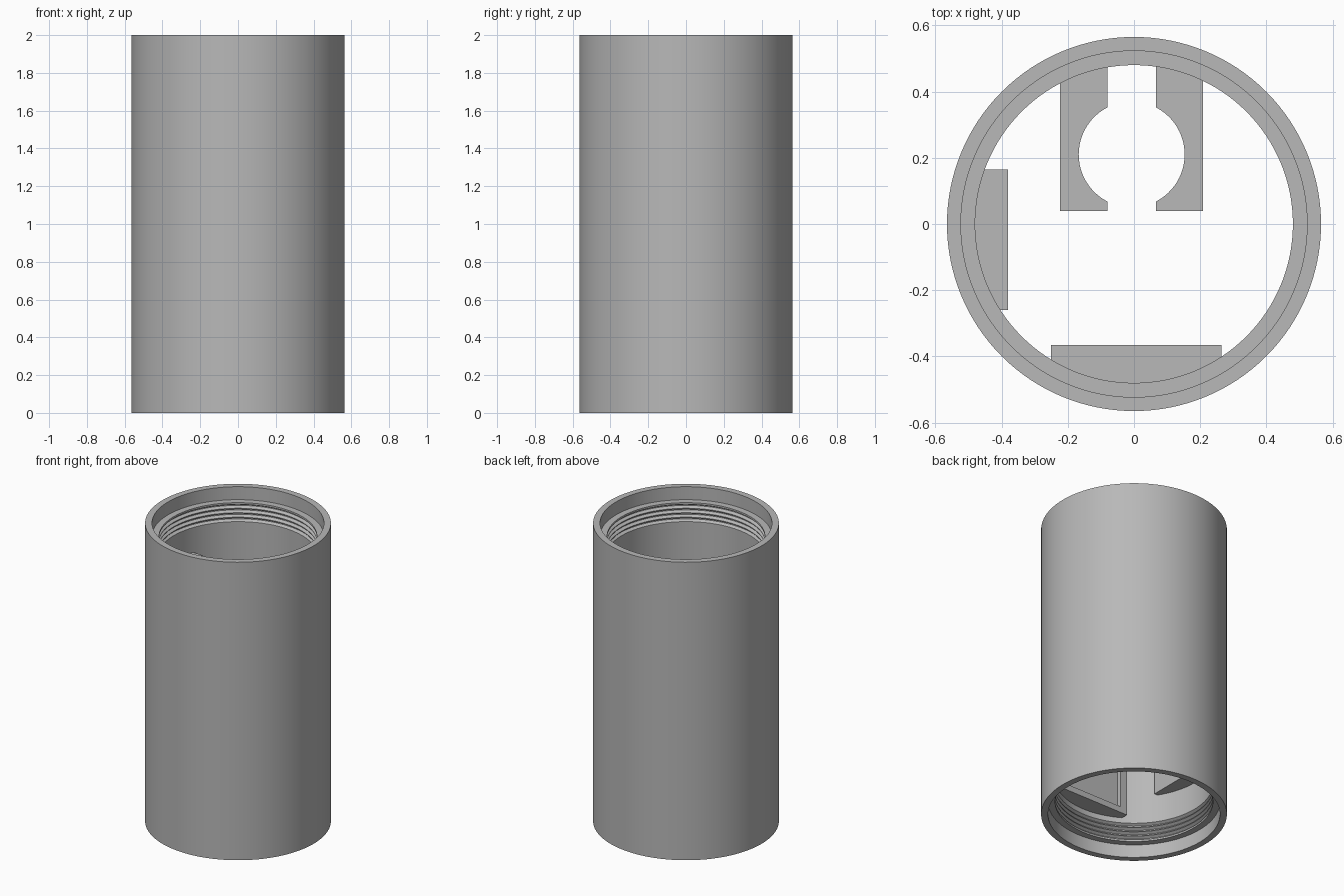
import bpy, bmesh
from math import sin, cos, pi, asin, sqrt

if "Cube" in bpy.data.objects:
    bpy.data.objects.remove(bpy.data.objects["Cube"])

OUTER, RECESS, BORE, EMBED = 0.565, 0.523, 0.48, 0.495
HEIGHT, SEGMENTS = 2.0, 128

grey = bpy.data.materials.new("plain grey")
grey.use_nodes = True
colour = (0.48, 0.48, 0.48, 1)
grey.diffuse_color = colour
grey.node_tree.nodes["Principled BSDF"].inputs["Base Color"].default_value = colour


def finish(name, bm):
    bmesh.ops.recalc_face_normals(bm, faces=bm.faces)
    mesh = bpy.data.meshes.new(name)
    bm.to_mesh(mesh)
    bm.free()
    mesh.materials.append(grey)
    ob = bpy.data.objects.new(name, mesh)
    bpy.context.collection.objects.link(ob)
    return ob


def activate(ob):
    bpy.ops.object.select_all(action='DESELECT')
    ob.select_set(True)
    bpy.context.view_layer.objects.active = ob


def smooth(ob):
    activate(ob)
    bpy.ops.object.shade_smooth_by_angle(angle=pi / 7)


def lathe(name, profile):
    """Closed (radius, z) profile turned around the z axis."""
    bm = bmesh.new()
    rings = [[bm.verts.new((r * cos(2 * pi * i / SEGMENTS),
                            r * sin(2 * pi * i / SEGMENTS), z))
              for i in range(SEGMENTS)] for r, z in profile]
    for k, ring in enumerate(rings):
        after = rings[(k + 1) % len(rings)]
        for i in range(SEGMENTS):
            j = (i + 1) % SEGMENTS
            bm.faces.new((ring[i], ring[j], after[j], after[i]))
    return finish(name, bm)


def prism(name, outline, z0, z1):
    """Outline in x, y raised from z0 to z1."""
    bm = bmesh.new()
    face = bm.faces.new([bm.verts.new((x, y, z0)) for x, y in outline])
    top = bmesh.ops.extrude_face_region(bm, geom=[face])["geom"]
    bmesh.ops.translate(bm, vec=(0, 0, z1 - z0),
                        verts=[v for v in top if isinstance(v, bmesh.types.BMVert)])
    return finish(name, bm)


def box_cut(ob, x0, x1, y0, y1, z0, z1):
    cutter = prism("cutter", [(x0, y0), (x1, y0), (x1, y1), (x0, y1)], z0, z1)
    cutter.hide_render = True
    mod = ob.modifiers.new("pocket", 'BOOLEAN')
    mod.operation, mod.solver, mod.object = 'DIFFERENCE', 'EXACT', cutter
    activate(ob)
    bpy.ops.object.modifier_apply(modifier=mod.name)
    bpy.data.objects.remove(cutter)


def wall_arc(a, b, steps=16):
    """Points (t, distance) following the tube wall between two offsets."""
    ts = [a + (b - a) * i / steps for i in range(steps + 1)]
    return [(t, sqrt(EMBED ** 2 - t * t)) for t in ts]


# Tube with a recess and a threaded band at each end
ledge, pitch, turns, groove = 0.087, 0.03, 4, 0.018
inside = [(RECESS, 0), (RECESS, ledge), (BORE, ledge)]
for n in range(turns):
    z = ledge + 0.012 + n * pitch
    inside += [(BORE, z), (BORE + groove, z + pitch * 0.35),
               (BORE + groove, z + pitch * 0.5), (BORE, z + pitch * 0.85)]
upper = [(r, HEIGHT - z) for r, z in reversed(inside)]
smooth(lathe("tube", [(OUTER, 0)] + inside + upper + [(OUTER, HEIGHT)]))

# Front plate with a shallow pocket in its inner face
front = [(-0.25, -0.365), (0.265, -0.365)]
front += [(x, -d) for x, d in wall_arc(0.265, -0.25)]
plate = prism("front_plate", front, 0.25, 1.45)
box_cut(plate, -0.2, 0.215, -0.395, -0.3, 0.29, 1.41)

# Right plate with a notch in its inner face
side = [(-0.38, 0.165), (-0.38, -0.26)]
side += [(-d, y) for y, d in wall_arc(-0.26, 0.165)]
plate = prism("right_plate", side, 0.4, 1.62)
box_cut(plate, -0.415, -0.3, -0.085, 0, 0.5, 1.5)

# Back cradle: two mirrored jaws around a round opening
middle, centre_y, radius, gap = -0.007, 0.21, 0.16, 0.073
reach = asin(sqrt(1 - (gap / radius) ** 2))
for name, s in (("left_jaw", 1), ("right_jaw", -1)):
    bow = [(middle + s * radius * cos(a), centre_y + radius * sin(a))
           for a in (-reach + 2 * reach * i / 24 for i in range(25))]
    wall = [(x, d) for x, d in wall_arc(middle + s * gap, middle + s * 0.216)]
    jaw = [(middle + s * 0.216, 0.04), (middle + s * gap, 0.04)] + bow + wall
    smooth(prism(name, jaw, 0.5, 1.45))
